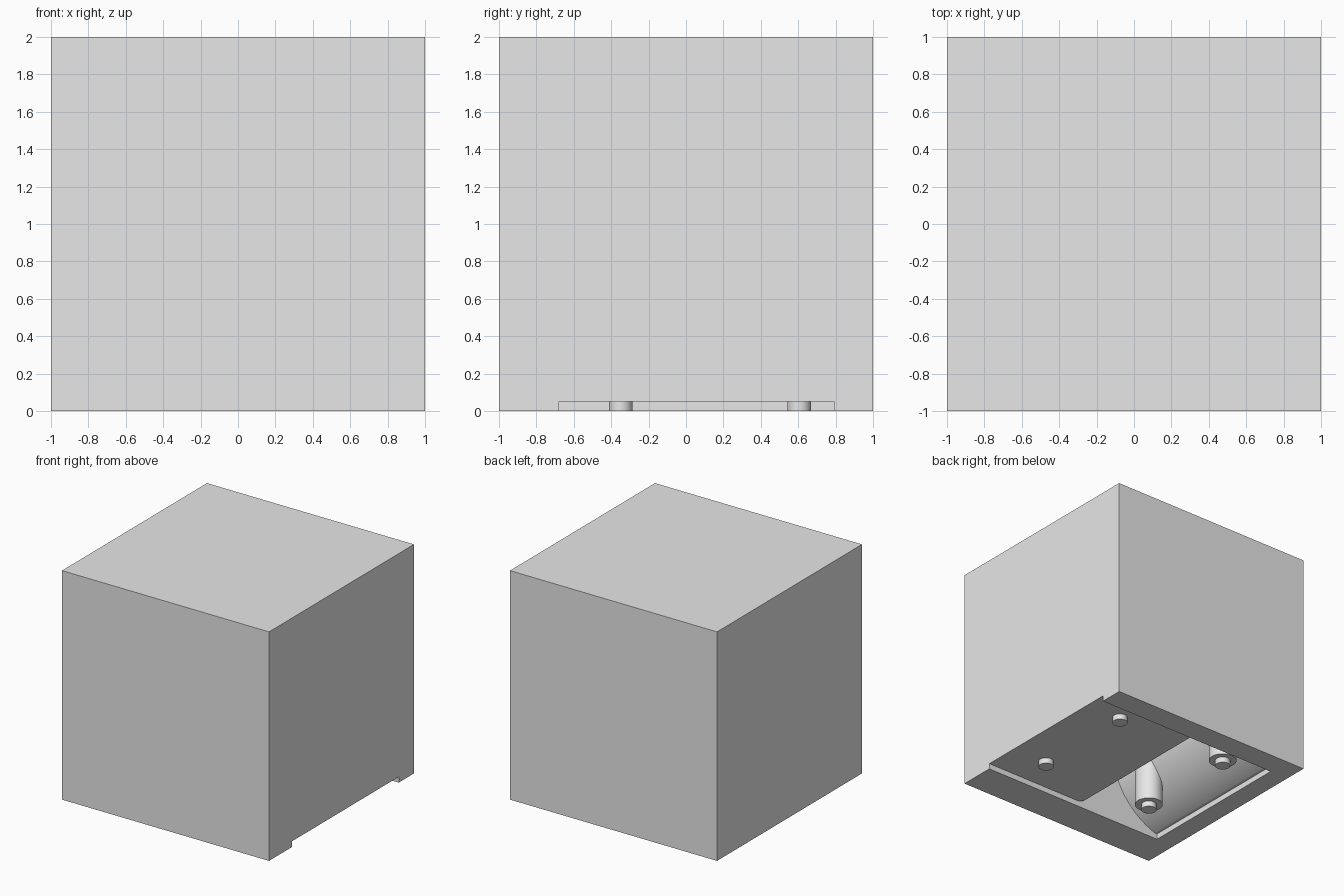
import bpy
import bmesh
from math import cos, sin, pi, radians
from mathutils import Vector

cube = bpy.data.objects.get("Cube")
if cube:
    bpy.data.objects.remove(cube, do_unlink=True)

# Single grey material
grey = bpy.data.materials.new("plain_grey")
grey.use_nodes = True
GREY = (0.8, 0.8, 0.8, 1)
grey.diffuse_color = GREY
grey.node_tree.nodes["Principled BSDF"].inputs["Base Color"].default_value = GREY

# Underside recess limits
BACK, FRONT, END, DEPTH = 0.79, -0.68, -0.82, 0.05


def prism(name, outline, sweep):
    """Extrude a closed outline of 3D points along a vector."""
    bm = bmesh.new()
    face = bm.faces.new([bm.verts.new(p) for p in outline])
    top = bmesh.ops.extrude_face_region(bm, geom=[face])["geom"]
    bmesh.ops.translate(bm, vec=Vector(sweep),
                        verts=[v for v in top if isinstance(v, bmesh.types.BMVert)])
    bmesh.ops.recalc_face_normals(bm, faces=bm.faces)
    mesh = bpy.data.meshes.new(name)
    bm.to_mesh(mesh)
    bm.free()
    mesh.materials.append(grey)
    obj = bpy.data.objects.new(name, mesh)
    bpy.context.collection.objects.link(obj)
    return obj


def box(name, x0, x1, y0, y1, z0, z1):
    return prism(name, [(x0, y0, z0), (x1, y0, z0), (x1, y1, z0), (x0, y1, z0)],
                 (0, 0, z1 - z0))


def smooth(obj):
    bpy.ops.object.select_all(action="DESELECT")
    obj.select_set(True)
    bpy.context.view_layer.objects.active = obj
    bpy.ops.object.shade_smooth_by_angle(angle=radians(30))


def post(name, x, y, radius, z0, z1):
    ring = [(x + radius * cos(a * pi / 24), y + radius * sin(a * pi / 24), z0)
            for a in range(48)]
    obj = prism(name, ring, (0, 0, z1 - z0))
    smooth(obj)
    return obj


def cut(target, cutter):
    mod = target.modifiers.new("cut", "BOOLEAN")
    mod.operation = "DIFFERENCE"
    mod.solver = "EXACT"
    mod.object = cutter
    cutter.hide_render = True
    bpy.context.view_layer.objects.active = target
    bpy.ops.object.modifier_apply(modifier=mod.name)
    bpy.data.objects.remove(cutter, do_unlink=True)


# Main block
body = box("body", -1, 1, -1, 1, 0, 2)

# Deep cavity bounded by a rounded bulge on one side
cx, cz, r = -1.0, 0.68, 0.66
arc = []
for i in range(33):
    a = -1.294 * (1 - i / 32)
    arc.append((cx + r * cos(a), FRONT, cz + r * sin(a)))
arc[0] = (END, FRONT, arc[0][2])
outline = [(0, FRONT, -0.1), (END, FRONT, -0.1)] + arc
outline += [(cx + r, FRONT, 1.2), (0, FRONT, 1.2)]
cut(body, prism("cavity_cutter", outline, (0, BACK - FRONT, 0)))

# Rounded corners where the flat ledge meets the cavity
for edge, s in ((FRONT, 1), (BACK, -1)):
    rad = 0.05
    corner = [(-0.05, edge, -0.1), (rad, edge, -0.1)]
    corner += [(rad - rad * sin(a * pi / 16), edge + s * rad * (1 - cos(a * pi / 16)), -0.1)
               for a in range(1, 9)]
    corner.append((-0.05, edge + s * rad, -0.1))
    cut(body, prism("corner_cutter", corner, (0, 0, 1.3)))

# Shallow recess open on one side
cut(body, box("recess_cutter", END, 1.1, FRONT, BACK, -0.2, DEPTH))
smooth(body)

# Locating pins on the ledge, and on bosses rising out of the bulge
for side, y in (("front", -0.35), ("back", 0.605)):
    post(side + "_ledge_pin", 0.66, y, 0.063, 0, DEPTH + 0.02)
    post(side + "_boss_pin", -0.455, y, 0.063, 0, DEPTH + 0.02)
    post(side + "_boss", -0.455, y, 0.115, DEPTH, cz)
